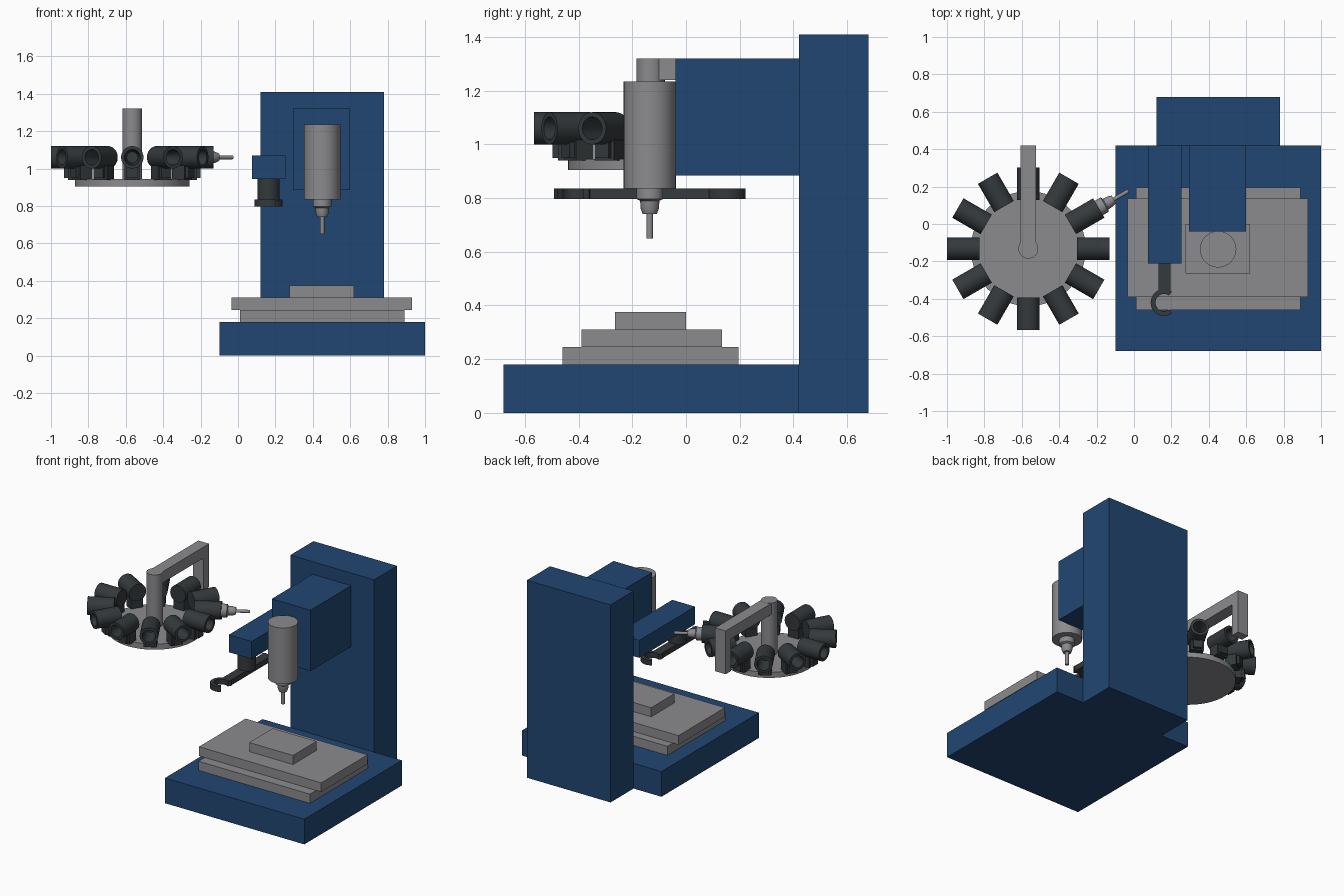
import bpy, bmesh, math
from mathutils import Matrix, Vector

if "Cube" in bpy.data.objects:
    bpy.data.objects.remove(bpy.data.objects["Cube"])


def material(name, rgb):
    m = bpy.data.materials.new(name)
    m.diffuse_color = (*rgb, 1)
    m.use_nodes = True
    m.node_tree.nodes["Principled BSDF"].inputs["Base Color"].default_value = m.diffuse_color
    return m


BLUE = material("machine blue", (0.015, 0.062, 0.17))
GREY = material("steel grey", (0.26, 0.26, 0.275))
DARK = material("dark grey", (0.034, 0.041, 0.045))


def finish(name, bm, mat, matrix=None, smooth=False):
    bmesh.ops.recalc_face_normals(bm, faces=bm.faces)
    me = bpy.data.meshes.new(name)
    bm.to_mesh(me)
    bm.free()
    ob = bpy.data.objects.new(name, me)
    bpy.context.collection.objects.link(ob)
    me.materials.append(mat)
    if matrix:
        ob.matrix_world = matrix
    if smooth:
        bpy.ops.object.select_all(action='DESELECT')
        ob.select_set(True)
        bpy.context.view_layer.objects.active = ob
        bpy.ops.object.shade_smooth_by_angle(angle=math.radians(35))
    return ob


def box(name, x, y, z, mat, matrix=None):
    bm = bmesh.new()
    bmesh.ops.create_cube(bm, size=1)
    for v in bm.verts:
        v.co = Vector([(a + b) / 2 + c * (b - a) for (a, b), c in zip((x, y, z), v.co)])
    return finish(name, bm, mat, matrix)


def lathe(name, profile, mat, matrix, steps=40):
    """Spin (radius, height) points around local z."""
    bm = bmesh.new()
    vs = [bm.verts.new((r, 0, h)) for r, h in profile]
    edges = [bm.edges.new(p) for p in zip(vs, vs[1:])]
    bmesh.ops.spin(bm, geom=vs + edges, cent=(0, 0, 0), axis=(0, 0, 1),
                   angle=math.tau, steps=steps, use_merge=True)
    bmesh.ops.remove_doubles(bm, verts=bm.verts, dist=1e-5)
    return finish(name, bm, mat, matrix, True)


def cylinder(name, r, z0, z1, mat, x, y, steps=48):
    return lathe(name, [(0, z0), (r, z0), (r, z1), (0, z1)], mat,
                 Matrix.Translation((x, y, 0)), steps)


# Frame of the machine
box("base", (-0.10, 1.0), (-0.68, 0.42), (0, 0.18), BLUE)
box("column", (0.12, 0.78), (0.42, 0.68), (0, 1.41), BLUE)
box("spindle_head", (0.295, 0.60), (-0.04, 0.42), (0.885, 1.32), BLUE)

# Sliding table and workpiece
box("table_saddle", (0.01, 0.89), (-0.46, 0.195), (0.18, 0.245), GREY)
box("table", (-0.035, 0.93), (-0.39, 0.135), (0.245, 0.31), GREY)
box("workpiece", (0.275, 0.62), (-0.265, 0.0), (0.31, 0.375), GREY)

# Spindle with its tool, and the same tool profile for the magazine
SX, SY = 0.45, -0.135
cylinder("spindle", 0.097, 0.835, 1.235, GREY, SX, SY)
TOOL = [(0, -0.03), (0.05, -0.03), (0.05, 0.038), (0.036, 0.045), (0.034, 0.075),
        (0.026, 0.095), (0.012, 0.095), (0.012, 0.185), (0, 0.185)]
lathe("spindle_tool", TOOL, GREY,
      Matrix.Translation((SX, SY, 0.835)) @ Matrix.Rotation(math.pi, 4, 'X'))

# Tool magazine: disc, post and hanging arm
CX, CY = -0.565, -0.132
cylinder("magazine_disc", 0.307, 0.905, 0.945, GREY, CX, CY, 64)
cylinder("magazine_post", 0.053, 0.94, 1.32, GREY, CX, CY)
box("magazine_arm", (CX - 0.042, CX + 0.042), (CY, 0.42), (1.24, 1.319), GREY)
box("magazine_arm_leg", (CX - 0.042, CX + 0.042), (0.36, 0.42), (1.01, 1.24), GREY)

# Twelve tapered sockets on clips around the disc
SOCKET = [(0, 0.26), (0.06, 0.26), (0.06, 0.435), (0.042, 0.435), (0.030, 0.31), (0, 0.31)]
for i in range(12):
    turn = Matrix.Translation((CX, CY, 0)) @ Matrix.Rotation(i * math.tau / 12, 4, 'Z')
    radial = turn @ Matrix.Translation((0, 0, 1.06)) @ Matrix.Rotation(math.pi / 2, 4, 'Y')
    lathe(f"tool_socket_{i}", SOCKET, DARK, radial)
    box(f"socket_clip_{i}", (0.27, 0.345), (-0.042, 0.042), (0.94, 1.025), DARK, turn)
    box(f"clip_lip_{i}", (0.345, 0.365), (-0.03, 0.03), (0.95, 1.01), DARK, turn)
    if i == 1:
        lathe("stored_tool", [(r * 0.88, h) for r, h in TOOL], GREY,
              radial @ Matrix.Translation((0, 0, 0.433)))

# Tool changer: housing, pivot shaft and two-ended hook arm
box("changer_housing", (0.075, 0.255), (-0.21, 0.42), (0.945, 1.07), BLUE)
PX, PY = 0.163, -0.135
cylinder("changer_shaft", 0.06, 0.83, 0.945, DARK, PX, PY)
box("changer_bar", (PX - 0.033, PX + 0.033), (PY - 0.235, PY + 0.235), (0.797, 0.835), DARK)


def hook(name, matrix):
    bm = bmesh.new()
    n = 24
    angles = [math.radians(55 + 250 * i / n) for i in range(n + 1)]
    rings = []
    for a in angles:
        rings.append([bm.verts.new((r * math.cos(a), r * math.sin(a), z))
                      for r, z in ((0.046, 0.797), (0.072, 0.797), (0.072, 0.835), (0.046, 0.835))])
    for a, b in zip(rings, rings[1:]):
        for k in range(4):
            bm.faces.new((a[k], a[(k + 1) % 4], b[(k + 1) % 4], b[k]))
    bm.faces.new(rings[0])
    bm.faces.new(rings[-1])
    return finish(name, bm, DARK, matrix, True)


for side, angle in (("front", 0), ("back", math.pi)):
    hook(f"changer_hook_{side}", Matrix.Translation((PX, PY, 0))
         @ Matrix.Rotation(angle, 4, 'Z') @ Matrix.Translation((-0.002, -0.285, 0)))
